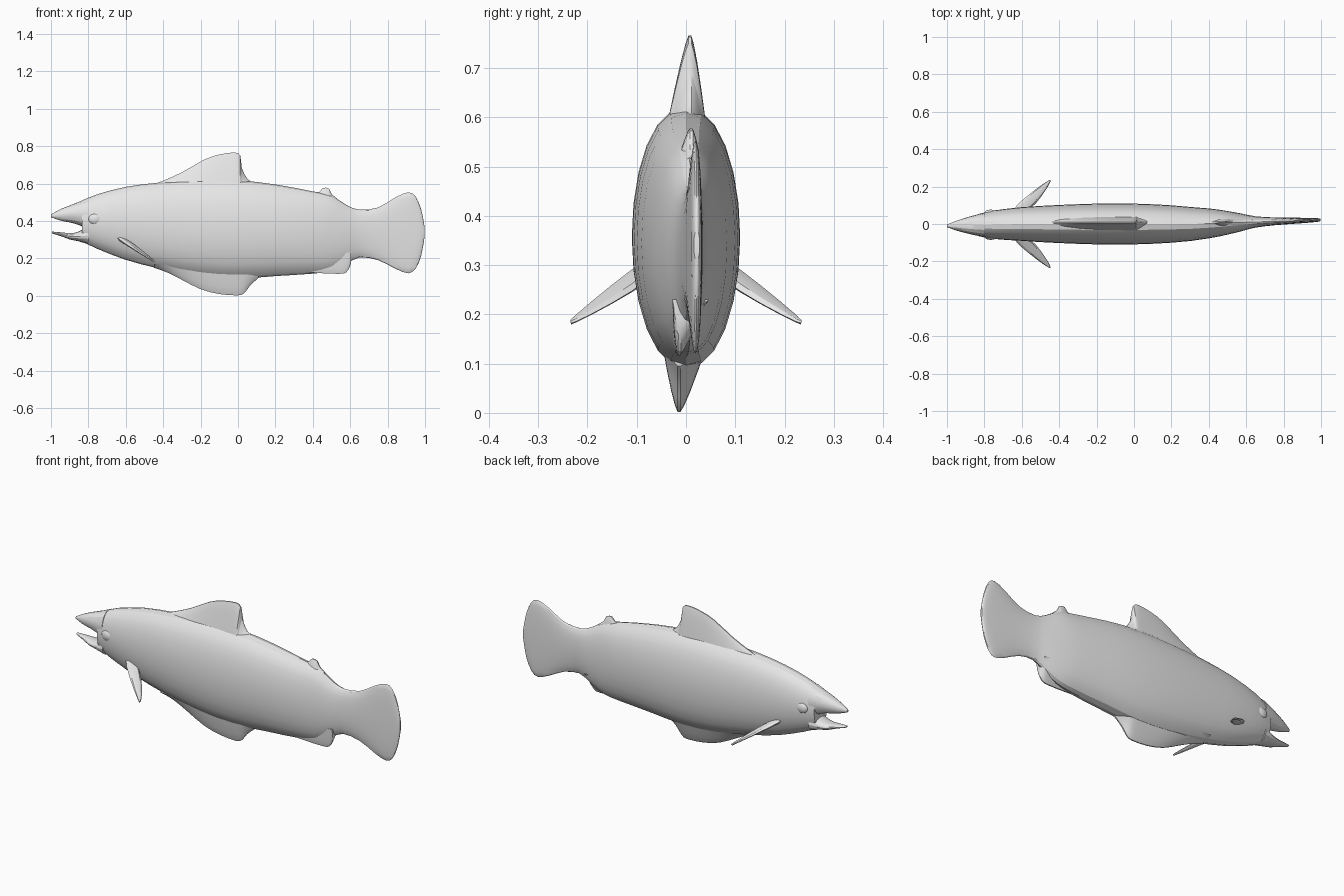
import bpy, bmesh, math
from mathutils import Vector

if "Cube" in bpy.data.objects:
    bpy.data.objects.remove(bpy.data.objects["Cube"], do_unlink=True)

grey = bpy.data.materials.new("plain grey")
grey.use_nodes = True
GREY = (0.8, 0.8, 0.8, 1)
grey.diffuse_color = GREY
grey.node_tree.nodes["Principled BSDF"].inputs["Base Color"].default_value = GREY


def finish(ob, angle=22):
    ob.data.materials.clear()
    ob.data.materials.append(grey)
    bpy.ops.object.select_all(action="DESELECT")
    ob.select_set(True)
    bpy.context.view_layer.objects.active = ob
    bpy.ops.object.shade_smooth_by_angle(angle=math.radians(angle))


def skin(name, rings):
    """Bridge a list of closed rings and cap both ends."""
    bm = bmesh.new()
    loops = [[bm.verts.new(p) for p in ring] for ring in rings]
    n = len(loops[0])
    for a, b in zip(loops, loops[1:]):
        for i in range(n):
            j = (i + 1) % n
            bm.faces.new((a[i], a[j], b[j], b[i]))
    bm.faces.new(loops[0])
    bm.faces.new(loops[-1])
    bmesh.ops.recalc_face_normals(bm, faces=bm.faces)
    me = bpy.data.meshes.new(name)
    bm.to_mesh(me)
    bm.free()
    ob = bpy.data.objects.new(name, me)
    bpy.context.collection.objects.link(ob)
    finish(ob)
    return ob


def refine(rows, steps=2):
    """Catmull-Rom subdivision of a list of stations."""
    out = []
    for i in range(len(rows) - 1):
        quad = zip(rows[max(i - 1, 0)], rows[i], rows[i + 1],
                   rows[min(i + 2, len(rows) - 1)])
        quad = list(quad)
        for s in range(steps):
            t = s / steps
            out.append([b + 0.5 * t * (c - a + t * (2*a - 5*b + 4*c - d
                        + t * (3 * (b - c) + d - a))) for a, b, c, d in quad])
    out.append(list(rows[-1]))
    return out


def bend(x):
    """Sideways drift of the spine."""
    return 0.022 * max(0, x - 0.3) / 0.7 - 0.01 * max(0, -x - 0.6) / 0.4


def loft(name, stations, sides=24):
    """Stations are x, bottom z, top z, half width."""
    rings = []
    for x, lo, hi, w in refine(stations):
        ring = []
        for k in range(sides):
            a = math.tau * k / sides
            c, s = math.cos(a), math.sin(a)
            y = math.copysign(abs(c) ** 0.92, c) * w
            ring.append((x, bend(x) + y, (lo + hi) / 2 + s * (hi - lo) / 2))
        rings.append(ring)
    return skin(name, rings)


def fin(name, edge, base, w, lean):
    """Median fin: edge lists x, tip z; thickness tapers from the base."""
    ts = (0, 0.25, 0.5, 0.75, 0.92, 1)
    rings = []
    for x, tip in refine(edge):
        side = [(lean * t + bend(x), w * (1 - t) ** 0.8 + 0.003,
                 base + t * (tip - base)) for t in ts]
        rings.append([(x, m + h, z) for m, h, z in side]
                     + [(x, m - h, z) for m, h, z in reversed(side)])
    return skin(name, rings)


# Body running into the tail fin
loft("body", [
    (-0.835, 0.29, 0.507, 0.058), (-0.75, 0.25, 0.543, 0.076),
    (-0.6, 0.192, 0.582, 0.09), (-0.42, 0.145, 0.605, 0.101),
    (-0.2, 0.105, 0.618, 0.109), (0, 0.092, 0.617, 0.109),
    (0.2, 0.105, 0.595, 0.1), (0.4, 0.118, 0.558, 0.08),
    (0.5, 0.132, 0.535, 0.063), (0.58, 0.17, 0.485, 0.046),
    (0.65, 0.205, 0.46, 0.03), (0.75, 0.19, 0.472, 0.021),
    (0.84, 0.145, 0.525, 0.017), (0.91, 0.12, 0.553, 0.014),
    (0.95, 0.145, 0.53, 0.012), (0.98, 0.215, 0.46, 0.01),
    (0.997, 0.31, 0.37, 0.006)])

# Open mouth
loft("upper_jaw", [
    (-1, 0.42, 0.435, 0.007), (-0.95, 0.402, 0.462, 0.026),
    (-0.9, 0.392, 0.483, 0.041), (-0.85, 0.378, 0.502, 0.054),
    (-0.8, 0.35, 0.525, 0.064)], 16)
loft("lower_jaw", [
    (-0.995, 0.333, 0.343, 0.008), (-0.945, 0.318, 0.339, 0.024),
    (-0.9, 0.301, 0.335, 0.038), (-0.86, 0.293, 0.34, 0.049),
    (-0.8, 0.275, 0.37, 0.06)], 16)

# Fins along the back and the belly
fin("dorsal_fin", [
    (-0.47, 0.59), (-0.4, 0.615), (-0.3, 0.66), (-0.18, 0.728),
    (-0.1, 0.755), (-0.02, 0.766), (0.012, 0.75), (0.02, 0.685),
    (0.05, 0.625), (0.09, 0.6)], 0.55, 0.042, 0.008)
fin("belly_fin", [
    (-0.45, 0.15), (-0.38, 0.125), (-0.3, 0.085), (-0.2, 0.035),
    (-0.1, 0.009), (0, 0.002), (0.035, 0.015), (0.065, 0.055),
    (0.11, 0.095)], 0.17, 0.05, -0.014)
fin("anal_fin", [
    (0.32, 0.13), (0.42, 0.122), (0.54, 0.117), (0.58, 0.126),
    (0.6, 0.16), (0.605, 0.19)], 0.23, 0.034, -0.022)
fin("adipose_fin", [
    (0.39, 0.545), (0.435, 0.556), (0.455, 0.577), (0.487, 0.572),
    (0.5, 0.545), (0.53, 0.52)], 0.49, 0.026, 0.005)

# Paired side fins and eyes
for side, label in ((1, "left"), (-1, "right")):
    s = -side  # head faces -x, so its own sides follow the y axis
    root = Vector((-0.61, 0.07 * s, 0.295))
    tip = Vector((-0.45, 0.234 * s, 0.184))
    across = Vector((1, 0, -0.45)).normalized()
    thick = across.cross(tip - root).normalized()
    rings = []
    for t, w in ((0, 0.045), (0.25, 0.05), (0.5, 0.042), (0.75, 0.028),
                 (0.93, 0.014), (1, 0.004)):
        mid = root.lerp(tip, t)
        rings.append([mid + across * (w * math.cos(math.tau * k / 8))
                      + thick * ((0.014 - 0.009 * t) * math.sin(math.tau * k / 8))
                      for k in range(8)])
    skin(label + "_pectoral_fin", rings)

    bpy.ops.mesh.primitive_uv_sphere_add(
        segments=14, ring_count=8, location=(-0.765, 0.063 * s - 0.004, 0.41))
    eye = bpy.context.object
    eye.name = label + "_eye"
    eye.scale = (0.036, 0.018, 0.03)
    finish(eye, 30)
